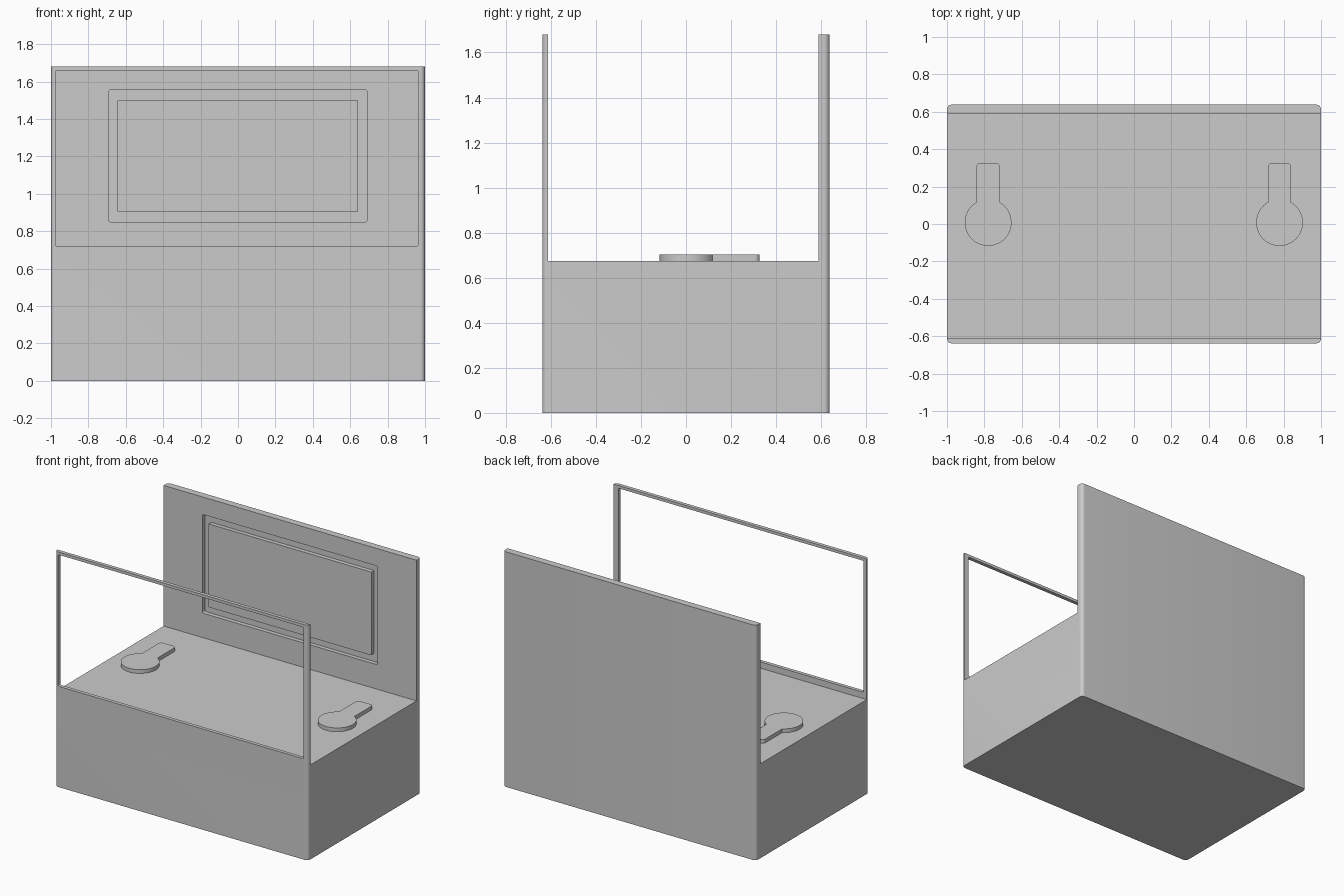
import bpy, bmesh
from math import sin, cos, pi, asin

if "Cube" in bpy.data.objects:
    bpy.data.objects.remove(bpy.data.objects["Cube"])


def rounded_rect(x0, x1, y0, y1, r, n=8):
    """Outline of a rectangle with rounded corners, counter-clockwise."""
    pts = []
    for cx, cy, a in ((x1 - r, y1 - r, 0), (x0 + r, y1 - r, pi / 2),
                      (x0 + r, y0 + r, pi), (x1 - r, y0 + r, 1.5 * pi)):
        for i in range(n + 1):
            t = a + i / n * pi / 2
            pts.append((cx + r * cos(t), cy + r * sin(t)))
    return pts


def prism(name, pts, lo, hi, axis='z'):
    """Extrude an outline from lo to hi along z, or along y for an XZ outline."""
    place = (lambda u, v, w: (u, v, w)) if axis == 'z' else (lambda u, v, w: (u, w, v))
    bm = bmesh.new()
    a = [bm.verts.new(place(u, v, lo)) for u, v in pts]
    b = [bm.verts.new(place(u, v, hi)) for u, v in pts]
    bm.faces.new(a)
    bm.faces.new(b)
    for i in range(len(pts)):
        j = (i + 1) % len(pts)
        bm.faces.new((a[i], a[j], b[j], b[i]))
    bmesh.ops.recalc_face_normals(bm, faces=bm.faces)
    mesh = bpy.data.meshes.new(name)
    bm.to_mesh(mesh)
    bm.free()
    ob = bpy.data.objects.new(name, mesh)
    bpy.context.collection.objects.link(ob)
    return ob


def activate(ob):
    bpy.ops.object.select_all(action='DESELECT')
    ob.select_set(True)
    bpy.context.view_layer.objects.active = ob


def cut(ob, cutter):
    cutter.hide_render = True
    mod = ob.modifiers.new("cut", 'BOOLEAN')
    mod.operation = 'DIFFERENCE'
    mod.solver = 'EXACT'
    mod.object = cutter
    activate(ob)
    bpy.ops.object.modifier_apply(modifier=mod.name)
    bpy.data.objects.remove(cutter)


# housing: solid block with rounded upright edges
housing = prism("housing", rounded_rect(-1, 1, -0.638, 0.638, 0.025), 0, 1.68)

# open channel between the front frame and the back panel
cut(housing, prism("channel_cutter",
                   [(-1.2, -0.612), (1.2, -0.612), (1.2, 0.588), (-1.2, 0.588)], 0.675, 1.9))

# window opening in the front frame
cut(housing, prism("window_cutter",
                   rounded_rect(-0.975, 0.963, 0.72, 1.66, 0.008, 4), -0.8, -0.5, 'y'))

# recess in the back panel, with a flush panel inside leaving a groove around it
cut(housing, prism("recess_cutter",
                   rounded_rect(-0.693, 0.69, 0.85, 1.555, 0.01, 4), 0.5, 0.618, 'y'))
inner = prism("inner_panel", rounded_rect(-0.645, 0.642, 0.905, 1.50, 0.004, 2),
              0.588, 0.618, 'y')

# keyhole-shaped raised pads on the deck
R, W, CY, TOP, r = 0.125, 0.062, 0.008, 0.327, 0.022
start = pi / 2 + asin(W / R)
sweep = 2 * pi - 2 * asin(W / R)
pads = []
for side, cx in (("left", -0.78), ("right", 0.778)):
    outline = [(cx + R * cos(start + sweep * i / 48), CY + R * sin(start + sweep * i / 48))
               for i in range(49)]
    outline += rounded_rect(cx - W, cx + W, 0, TOP, r, 6)[:14]
    pads.append(prism(side + "_keyhole_pad", outline, 0.675, 0.702))

for ob in [housing, inner] + pads:
    activate(ob)
    bpy.ops.object.shade_smooth_by_angle()
